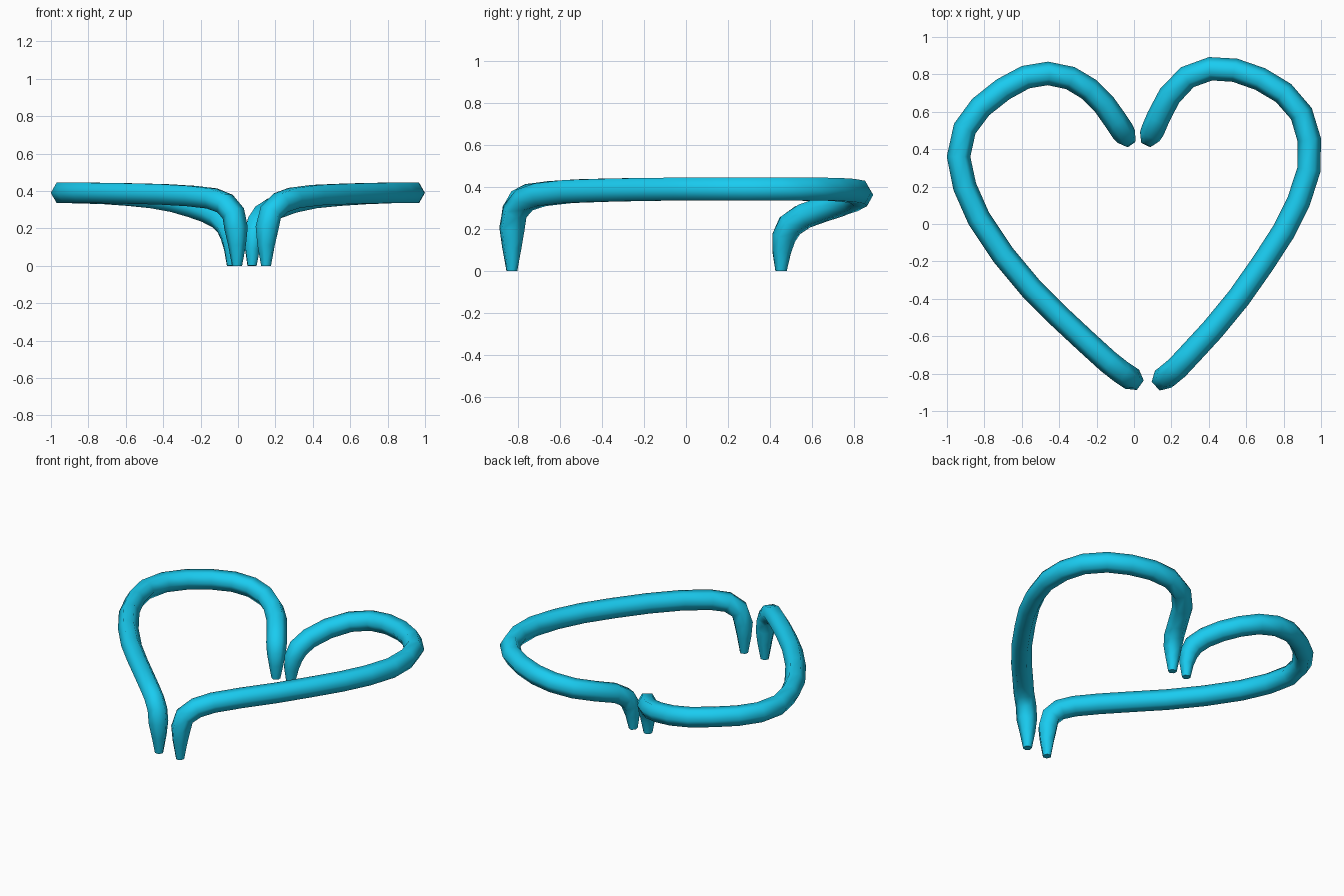
import bpy, bmesh, math
from mathutils import Vector

SIDES = 6

mat = bpy.data.materials.new("cyan_paint")
mat.diffuse_color = (0.01, 0.60, 0.87, 1)


def tube(name, path):
    """Hexagonal pipe swept along path, tapering towards its feet."""
    pts = [Vector(p) for p in path]
    n = len(pts)
    tangents = [((pts[min(i + 1, n - 1)] - pts[i]).normalized()
                 + (pts[i] - pts[max(i - 1, 0)]).normalized()).normalized()
                for i in range(n)]
    # horizontal heading; vertical feet borrow it from the nearest bend
    heads = []
    for i in range(n):
        j = min(max(i, 4), n - 5)
        heads.append(Vector((tangents[j].x, tangents[j].y, 0)).normalized())
    bm = bmesh.new()
    rings = []
    for p, t, h in zip(pts, tangents, heads):
        side = Vector((-h.y, h.x, 0))
        side = (side - t * side.dot(t)).normalized()
        up = t.cross(side)
        r = min(0.063, 0.027 + 0.19 * p.z)
        ring = []
        for k in range(SIDES):
            a = math.tau * k / SIDES
            ring.append(bm.verts.new(p + (side * math.cos(a) + up * math.sin(a)) * r))
        rings.append(ring)
    for a, b in zip(rings, rings[1:]):
        for k in range(SIDES):
            m = (k + 1) % SIDES
            bm.faces.new((a[k], a[m], b[m], b[k])).smooth = True
    bm.faces.new(rings[0])
    bm.faces.new(rings[-1])
    bmesh.ops.recalc_face_normals(bm, faces=bm.faces)
    for cap in (rings[0], rings[-1]):
        for k in range(SIDES):
            bm.edges.get((cap[k], cap[(k + 1) % SIDES])).smooth = False
    me = bpy.data.meshes.new(name)
    bm.to_mesh(me)
    bm.free()
    me.materials.append(mat)
    ob = bpy.data.objects.new(name, me)
    bpy.context.collection.objects.link(ob)
    return ob


# left half of the heart, back foot to front foot
tube("left_heart_pipe", [
    (-0.035, 0.453, 0), (-0.035, 0.455, 0.09), (-0.042, 0.467, 0.16),
    (-0.06, 0.495, 0.215), (-0.10, 0.555, 0.257), (-0.16, 0.64, 0.288),
    (-0.24, 0.72, 0.315), (-0.34, 0.78, 0.342), (-0.46, 0.805, 0.362),
    (-0.58, 0.785, 0.375), (-0.70, 0.72, 0.384), (-0.82, 0.625, 0.388),
    (-0.905, 0.51, 0.39), (-0.938, 0.36, 0.39), (-0.905, 0.20, 0.39),
    (-0.83, 0.03, 0.39), (-0.70, -0.165, 0.389), (-0.55, -0.345, 0.386),
    (-0.40, -0.495, 0.382), (-0.25, -0.635, 0.373), (-0.14, -0.735, 0.36),
    (-0.07, -0.79, 0.333), (-0.025, -0.82, 0.28), (-0.01, -0.83, 0.20),
    (-0.005, -0.83, 0.11), (-0.005, -0.83, 0)])

# right half of the heart, back foot to front foot
tube("right_heart_pipe", [
    (0.075, 0.453, 0), (0.077, 0.457, 0.09), (0.084, 0.467, 0.16),
    (0.10, 0.50, 0.22), (0.13, 0.57, 0.266), (0.19, 0.685, 0.305),
    (0.285, 0.785, 0.338), (0.41, 0.83, 0.362), (0.54, 0.822, 0.375),
    (0.675, 0.775, 0.384), (0.80, 0.70, 0.389), (0.895, 0.59, 0.39),
    (0.937, 0.45, 0.39), (0.935, 0.29, 0.39), (0.88, 0.12, 0.39),
    (0.80, -0.04, 0.39), (0.69, -0.21, 0.388), (0.56, -0.395, 0.384),
    (0.42, -0.565, 0.378), (0.30, -0.695, 0.363), (0.23, -0.77, 0.338),
    (0.175, -0.815, 0.285), (0.155, -0.83, 0.20), (0.15, -0.83, 0.11),
    (0.15, -0.83, 0)])
